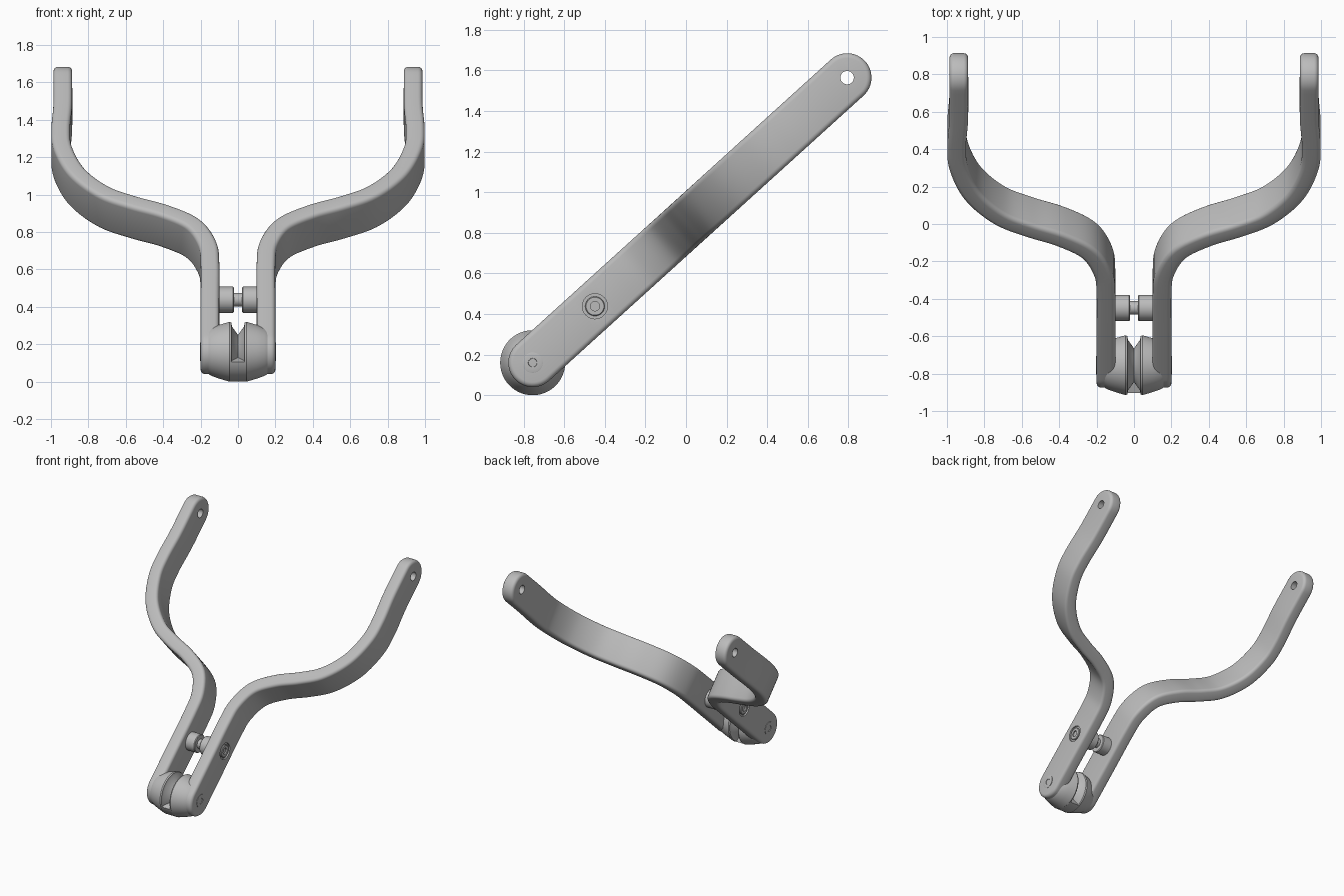
import bpy, bmesh
from math import sin, cos, pi, atan2, radians
from mathutils import Vector, Matrix

if "Cube" in bpy.data.objects:
    bpy.data.objects.remove(bpy.data.objects["Cube"])

grey = bpy.data.materials.new("satin_grey")
grey.use_nodes = True
grey.diffuse_color = (0.5, 0.5, 0.5, 1)
grey.node_tree.nodes["Principled BSDF"].inputs["Base Color"].default_value = (0.5, 0.5, 0.5, 1)

# Local frame: x across, y along the inclined arms, z across the strap width
PLACE = Matrix.Translation((0, -0.755, 0.16)) @ Matrix.Rotation(atan2(1.405, 1.55), 4, 'X')
SCREW_POS, TIP_POS = 0.414, 2.09


def finish(name, bm, mirror=False, cutter=False):
    bmesh.ops.remove_doubles(bm, verts=bm.verts, dist=1e-5)
    bmesh.ops.recalc_face_normals(bm, faces=bm.faces)
    me = bpy.data.meshes.new(name)
    bm.to_mesh(me)
    bm.free()
    ob = bpy.data.objects.new(name, me)
    bpy.context.collection.objects.link(ob)
    ob.matrix_world = PLACE
    me.materials.append(grey)
    if mirror:
        m = ob.modifiers.new("both_sides", 'MIRROR')
        m.use_mirror_merge = False
    if cutter:
        ob.hide_render = True
        ob.display_type = 'WIRE'
        ob.hide_set(True)
    else:
        bpy.ops.object.select_all(action='DESELECT')
        ob.select_set(True)
        bpy.context.view_layer.objects.active = ob
        bpy.ops.object.shade_smooth_by_angle(angle=radians(35))
    return ob


def lathe(name, profile, along=0.0, steps=48, closed=False, start=0.0, sweep=2 * pi, **kw):
    """Spin (x, radius) points about the x axis at a distance along the arm."""
    bm = bmesh.new()
    vs = [bm.verts.new((x, r, 0)) for x, r in profile]
    loop = vs + vs[:1] if closed else vs
    edges = [bm.edges.new(p) for p in zip(loop, loop[1:])]
    bmesh.ops.rotate(bm, verts=vs, cent=(0, 0, 0), matrix=Matrix.Rotation(start, 3, 'X'))
    bmesh.ops.spin(bm, geom=vs + edges, cent=(0, 0, 0), axis=(1, 0, 0), angle=sweep, steps=steps)
    bmesh.ops.remove_doubles(bm, verts=bm.verts, dist=1e-5)
    bmesh.ops.holes_fill(bm, edges=[e for e in bm.edges if e.is_boundary], sides=0)
    bmesh.ops.translate(bm, verts=bm.verts, vec=(0, along, 0))
    return finish(name, bm, **kw)


def smooth_path(points, n=10):
    pts = [Vector(p) for p in points]
    pts = [2 * pts[0] - pts[1]] + pts + [2 * pts[-1] - pts[-2]]
    out = []
    for a, b, c, d in zip(pts, pts[1:], pts[2:], pts[3:]):
        for i in range(n):
            t = i / n
            out.append(0.5 * (2 * b + (c - a) * t + (2 * a - 5 * b + 4 * c - d) * t * t
                              + (3 * b - a - 3 * c + d) * t ** 3))
    return out + [pts[-2]]


# Bent arm: rounded-end strap wrapped along a curve
path = smooth_path([(.15, 0), (.15, .3), (.15, .6), (.165, .75), (.24, .90), (.39, 1.0),
                    (.56, 1.07), (.72, 1.155), (.86, 1.31), (.935, 1.5), (.948, 1.66),
                    (.937, 1.86), (.9365, TIP_POS)])
lengths = [0.0]
for a, b in zip(path, path[1:]):
    lengths.append(lengths[-1] + (b - a).length)
total = lengths[-1]


def bend(u, t, n):
    i = 0
    while i < len(path) - 2 and lengths[i + 1] < u:
        i += 1
    f = (u - lengths[i]) / (lengths[i + 1] - lengths[i])
    p = path[i].lerp(path[i + 1], f)
    g = max(0, min(1, f))
    d0 = path[min(i + 1, len(path) - 1)] - path[max(i - 1, 0)]
    d1 = path[min(i + 2, len(path) - 1)] - path[i]
    d = d0.normalized().lerp(d1.normalized(), g).normalized()
    return (p.x + d.y * t, p.y - d.x * t, n)


def strap(name, width, thick, bevel, spans=90, arc=12):
    bm = bmesh.new()
    quarter = [pi / 2 * k / 4 for k in range(5)]
    layers = [(bevel * (1 - sin(q)), thick - bevel * (1 - cos(q))) for q in reversed(quarter)]
    layers = [(o, t) for t, o in [(thick - bevel + bevel * sin(q), bevel * (1 - cos(q)))
                                  for q in reversed(quarter)]]
    layers += [(o, -t) for o, t in reversed(layers)]
    rings = []
    for o, t in layers:
        r = width - o
        st = [(-r * cos(pi / 2 * k / arc), r * sin(pi / 2 * k / arc)) for k in range(arc)]
        st += [(total * k / spans, r) for k in range(spans + 1)]
        st += [(total + r * sin(pi / 2 * k / arc), r * cos(pi / 2 * k / arc)) for k in range(1, arc + 1)]
        up = [bm.verts.new(bend(u, t, w)) for u, w in st]
        low = [bm.verts.new(bend(u, t, -w)) for u, w in st[1:-1]]
        rings.append((up, [up[0]] + low + [up[-1]]))
    for (u0, l0), (u1, l1) in zip(rings, rings[1:]):
        for p, q in ((u0, u1), (l0, l1)):
            for k in range(len(p) - 1):
                bm.faces.new((p[k], p[k + 1], q[k + 1], q[k]))
    for up, low in (rings[0], rings[-1]):
        for k in range(len(up) - 1):
            quad = dict.fromkeys((up[k], up[k + 1], low[k + 1], low[k]))
            bm.faces.new(list(quad))
    return finish(name, bm, mirror=True)


arms = strap("fork_arms", 0.12, 0.05, 0.024)

# Pin holes at the tips and screw recesses in the outer faces
tip_hole = lathe("tip_hole_cutter", [(.7, 0), (.7, .033), (1.2, .033), (1.2, 0)],
                 TIP_POS, steps=32, mirror=True, cutter=True)
recess = lathe("screw_recess_cutter", [(.188, 0), (.188, .062), (.3, .062), (.3, 0)],
               SCREW_POS, steps=32, mirror=True, cutter=True)
for cutter in (tip_hole, recess):
    m = arms.modifiers.new(cutter.name, 'BOOLEAN')
    m.operation = 'DIFFERENCE'
    m.solver = 'EXACT'
    m.object = cutter

# Pivot hub: two domed cheeks with a V groove between
cheek = [(.198, 0), (.198, .07), (.19, .092), (.17, .112), (.14, .13), (.10, .144),
         (.06, .156), (.045, .16), (.036, .156), (.032, .135), (0, .09)]
lathe("hub_cheeks", cheek + [(-x, r) for x, r in reversed(cheek[:-1])], steps=64)

# Stop web closing the groove at the lower front
lathe("hub_stop", [(-.046, .08), (-.046, .159), (.046, .159), (.046, .08)], closed=True,
      start=radians(158), sweep=radians(95), steps=24)

# Pivot pin ends
lathe("pivot_pin_ends", [(.19, 0), (.19, .05), (.203, .05), (.204, .047), (.204, .022),
                         (.198, .02), (.198, 0)], mirror=True)

# Clamp screw: inner bosses, thin shank and recessed socket heads
lathe("clamp_bosses", [(.11, 0), (.11, .07), (.026, .07), (.021, .065), (.021, 0)],
      SCREW_POS, mirror=True)
lathe("clamp_shank", [(-.03, 0), (-.03, .036), (.03, .036), (.03, 0)], SCREW_POS)
lathe("socket_heads", [(.18, 0), (.18, .048), (.196, .048), (.2, .044), (.2, .023),
                       (.19, .023), (.19, 0)], SCREW_POS, mirror=True)
